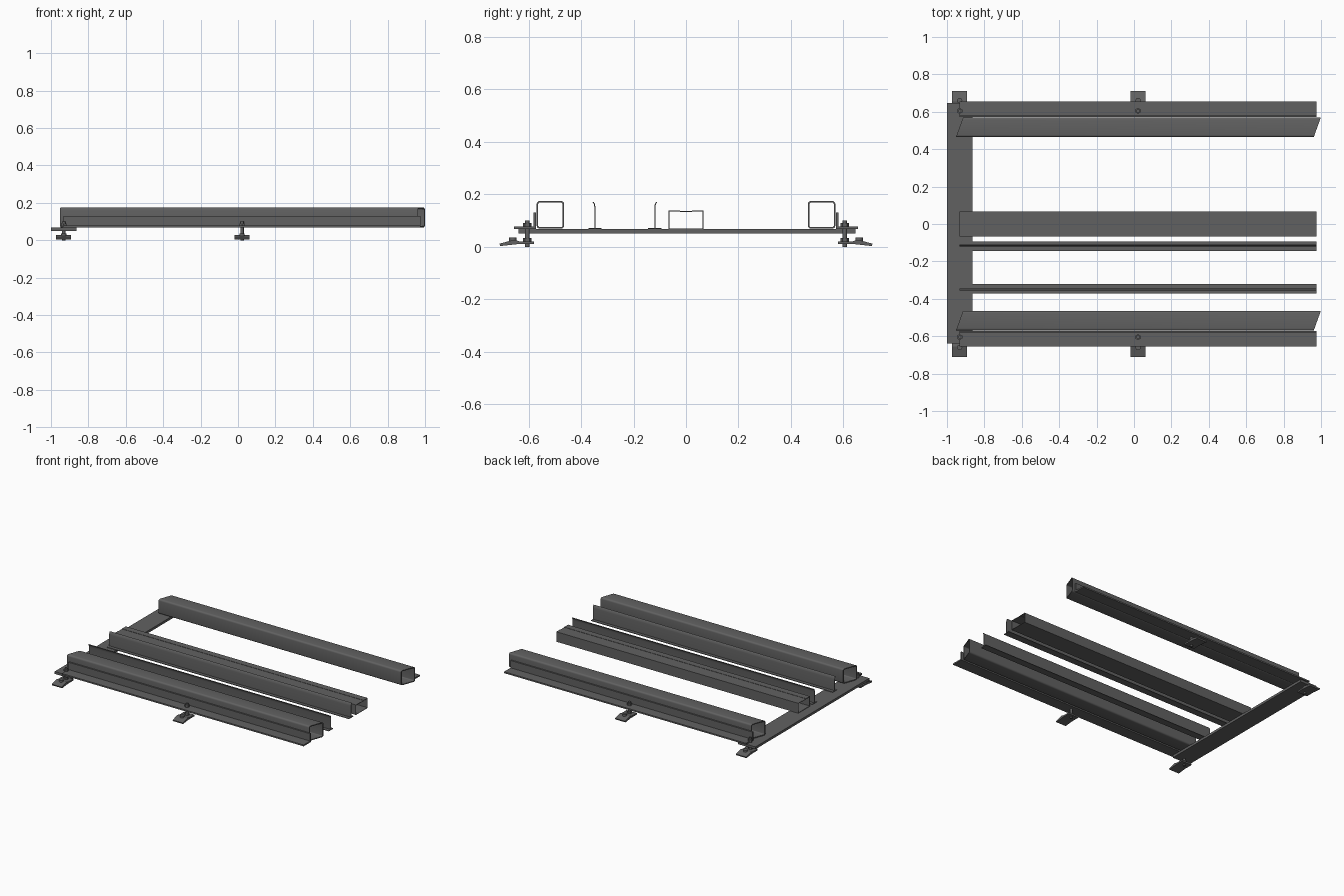
import bpy, bmesh, math

if "Cube" in bpy.data.objects:
    bpy.data.objects.remove(bpy.data.objects["Cube"])

# Dark steel for every part
steel = bpy.data.materials.new("dark_steel")
steel.diffuse_color = (0.12, 0.12, 0.12, 1.0)
steel.use_nodes = True
steel.node_tree.nodes["Principled BSDF"].inputs["Base Color"].default_value = steel.diffuse_color


def finish(name, bm):
    bmesh.ops.recalc_face_normals(bm, faces=bm.faces)
    me = bpy.data.meshes.new(name)
    bm.to_mesh(me)
    bm.free()
    me.materials.append(steel)
    ob = bpy.data.objects.new(name, me)
    bpy.context.collection.objects.link(ob)
    return ob


def extrude(name, profile, x0, x1):
    """Run a closed (y, z) profile along x."""
    bm = bmesh.new()
    a, b = [[bm.verts.new((x, y, z)) for y, z in profile] for x in (x0, x1)]
    bm.faces.new(a)
    bm.faces.new(b)
    for i in range(len(a)):
        bm.faces.new((a[i - 1], a[i], b[i], b[i - 1]))
    return finish(name, bm)


def cylinder(name, x, y, z0, z1, r, sides):
    bm = bmesh.new()
    bmesh.ops.create_cone(bm, cap_ends=True, segments=sides, radius1=r, radius2=r, depth=z1 - z0)
    bmesh.ops.translate(bm, verts=bm.verts, vec=(x, y, (z0 + z1) / 2))
    return finish(name, bm)


def rounded(half, r, steps=4):
    pts = []
    for q in range(4):
        a0 = q * math.pi / 2
        cx = (half - r) * (1 if q in (0, 3) else -1)
        cz = (half - r) * (1 if q < 2 else -1)
        for i in range(steps + 1):
            a = a0 + i * math.pi / 2 / steps
            pts.append((cx + r * math.cos(a), cz + r * math.sin(a)))
    return pts


def tube(name, yc, zc):
    """Hollow square tube with parallel slanted ends."""
    bm = bmesh.new()
    loops = []
    for half, r in ((0.0525, 0.012), (0.0465, 0.006)):
        for x in (-0.933, 0.98):
            loops.append([bm.verts.new((x + 0.36 * y, yc + y, zc + z)) for y, z in rounded(half, r)])
    a, b, c, d = loops
    n = len(a)
    for p, q in ((a, b), (b, d), (d, c), (c, a)):
        for i in range(n):
            j = (i + 1) % n
            bm.faces.new((p[i], p[j], q[j], q[i]))
    return finish(name, bm)


X0, X1 = -0.932, 0.977

# Cross plate at the left end
extrude("cross_plate", [(-0.638, 0.05), (0.646, 0.05), (0.646, 0.067), (-0.638, 0.067)], -1.0, -0.863)

for s, side in ((-1, "front"), (1, "back")):
    # Square tube and the angle iron outside it
    tube(side + "_tube", s * 0.517, 0.122)
    angle = [(0.572, 0.068), (0.655, 0.068), (0.655, 0.078), (0.582, 0.078), (0.582, 0.13), (0.572, 0.13)]
    extrude(side + "_angle_iron", [(s * y, z) for y, z in angle], X0, X1)

    # Clamp feet with bolts and nuts
    for x, pos in ((-0.932, "left"), (0.022, "middle")):
        n = f"{side}_{pos}_"
        foot = [(0.58, 0.01), (0.645, 0.01), (0.708, 0.003), (0.711, 0.012), (0.655, 0.027), (0.635, 0.021), (0.58, 0.021)]
        extrude(n + "foot", [(s * y, z) for y, z in foot], x - 0.04, x + 0.04)
        cylinder(n + "bolt", x, s * 0.605, 0.0, 0.1, 0.009, 16)
        cylinder(n + "upper_nut", x, s * 0.605, 0.078, 0.09, 0.016, 6)
        cylinder(n + "lower_nut", x, s * 0.605, 0.021, 0.033, 0.016, 6)
        cylinder(n + "foot_screw", x, s * 0.66, 0.02, 0.036, 0.014, 16)

# Centre box channel with a shallow groove along its top
t = 0.003
outer = [(0.066, 0.067), (0.066, 0.138), (0.022, 0.138), (0.022, 0.136),
         (-0.022, 0.136), (-0.022, 0.138), (-0.066, 0.138), (-0.066, 0.067)]
inner = [(y - math.copysign(t, y) if abs(y) > 0.05 else y, z + (t if z < 0.1 else -t)) for y, z in outer]
bm = bmesh.new()
rings = [[bm.verts.new((x, y, z)) for y, z in prof] for prof in (outer, inner) for x in (X0, X1)]
for p, q in ((0, 1), (1, 3), (3, 2), (2, 0)):
    for i in range(len(outer)):
        bm.faces.new((rings[p][i - 1], rings[p][i], rings[q][i], rings[q][i - 1]))
finish("centre_channel", bm)

# Thin upright rails on flat bases, tips leaning apart
for yc, s, name in ((-0.347, -1, "outer_thin_rail"), (-0.119, 1, "inner_thin_rail")):
    prof = [(-0.025, 0.067), (0.025, 0.067), (0.025, 0.071), (0.002, 0.071), (0.002, 0.15),
            (0.004, 0.162), (0.009, 0.17), (0.006, 0.172), (0.0, 0.163), (-0.002, 0.15),
            (-0.002, 0.071), (-0.025, 0.071)]
    extrude(name, [(yc + s * y, z) for y, z in prof], X0, X1)

# Smooth the rounded tube corners and round hardware
bpy.ops.object.select_all(action='DESELECT')
for ob in bpy.context.scene.objects:
    ob.select_set(True)
    bpy.context.view_layer.objects.active = ob
bpy.ops.object.shade_smooth_by_angle(angle=math.radians(30))
